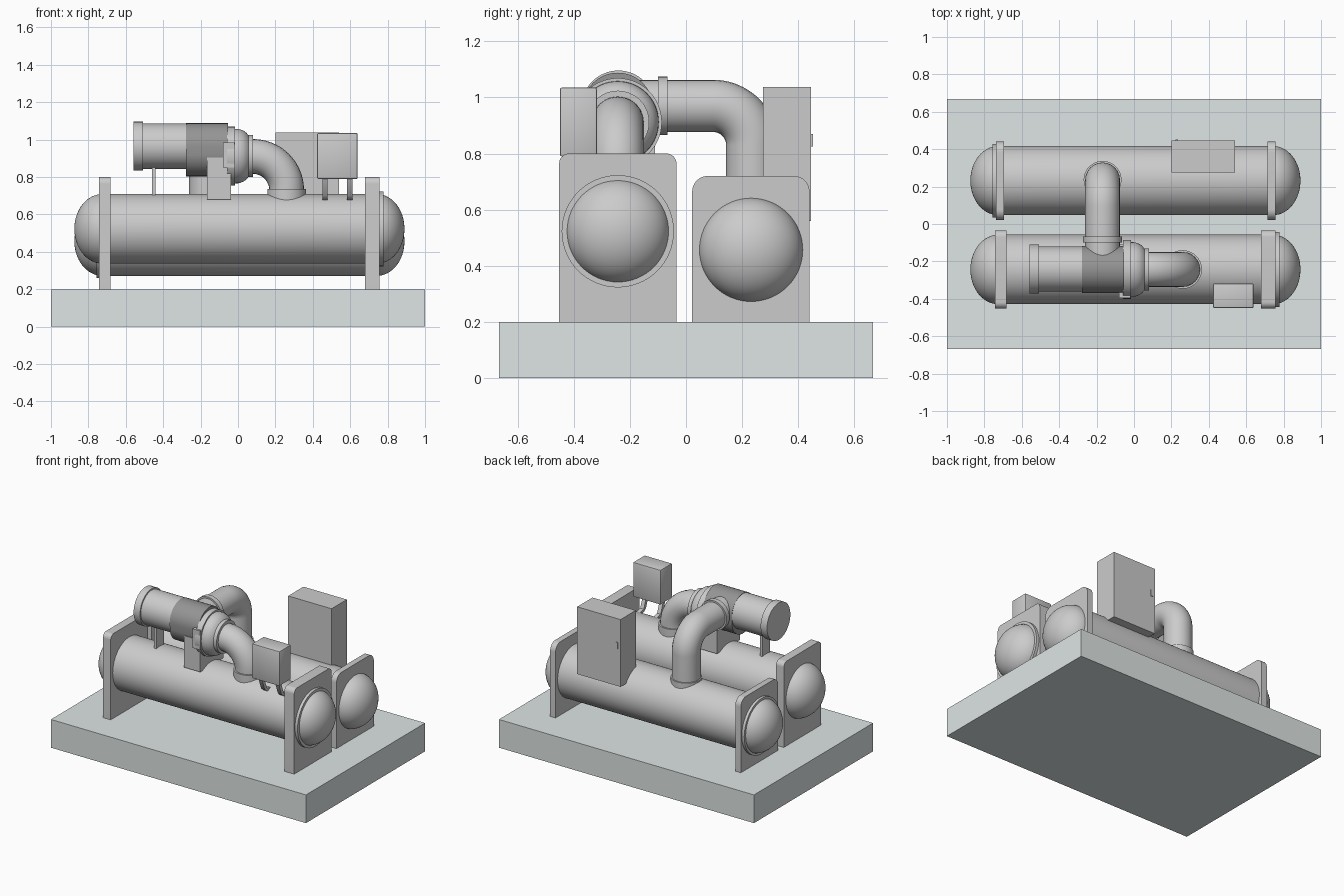
import bpy, bmesh
from math import sin, cos, pi, radians
from mathutils import Vector

if "Cube" in bpy.data.objects:
    bpy.data.objects.remove(bpy.data.objects["Cube"])


def material(name, colour):
    m = bpy.data.materials.new(name)
    m.diffuse_color = (*colour, 1)
    m.use_nodes = True
    m.node_tree.nodes["Principled BSDF"].inputs["Base Color"].default_value = m.diffuse_color
    return m


PALE = material("pale_plinth", (0.73, 0.79, 0.78))
DARK = material("dark_casing", (0.3, 0.3, 0.3))


def finish(name, bm, mat=None, smooth=True):
    bmesh.ops.recalc_face_normals(bm, faces=bm.faces)
    me = bpy.data.meshes.new(name)
    bm.to_mesh(me)
    bm.free()
    ob = bpy.data.objects.new(name, me)
    bpy.context.collection.objects.link(ob)
    if mat:
        me.materials.append(mat)
    if smooth:
        bpy.ops.object.select_all(action='DESELECT')
        ob.select_set(True)
        bpy.context.view_layer.objects.active = ob
        bpy.ops.object.shade_smooth_by_angle(angle=radians(35))
    return ob


def box(name, x, y, z, mat=None, bevel=0):
    bm = bmesh.new()
    bmesh.ops.create_cube(bm, size=1)
    for v in bm.verts:
        v.co = [(r[0] + r[1]) / 2 + c * (r[1] - r[0]) for c, r in zip(v.co, (x, y, z))]
    if bevel:
        bmesh.ops.bevel(bm, geom=bm.edges[:], offset=bevel, segments=2,
                        affect='EDGES', profile=0.5)
    return finish(name, bm, mat, bool(bevel))


def lathe(name, profile, centre, axis='X', mat=None, seg=64):
    """Spin (distance along axis, radius) points about an axis through centre."""
    bm = bmesh.new()
    rings = []
    for a, r in profile:
        n = 1 if r == 0 else seg
        ring = []
        for i in range(n):
            u, w = r * cos(2 * pi * i / seg), r * sin(2 * pi * i / seg)
            p = {'X': (a, u, w), 'Y': (u, a, w), 'Z': (u, w, a)}[axis]
            ring.append(bm.verts.new(Vector(p) + Vector(centre)))
        rings.append(ring)
    for p, q in zip(rings, rings[1:]):
        for i in range(seg):
            j = (i + 1) % seg
            if len(p) == 1:
                bm.faces.new((p[0], q[i], q[j]))
            elif len(q) == 1:
                bm.faces.new((p[i], p[j], q[0]))
            else:
                bm.faces.new((p[i], p[j], q[j], q[i]))
    return finish(name, bm, mat)


def disc(name, a, b, r, centre, axis='X', mat=None):
    return lathe(name, [(a, 0), (a, r), (b, r), (b, 0)], centre, axis, mat)


def pipe(name, points, radius):
    """Round pipe along a list of points, turned into a mesh."""
    cu = bpy.data.curves.new(name, 'CURVE')
    cu.dimensions = '3D'
    cu.bevel_depth, cu.bevel_resolution, cu.use_fill_caps = radius, 10, True
    sp = cu.splines.new('POLY')
    sp.points.add(len(points) - 1)
    for p, co in zip(sp.points, points):
        p.co = (*co, 1)
    ob = bpy.data.objects.new(name, cu)
    bpy.context.collection.objects.link(ob)
    bpy.ops.object.select_all(action='DESELECT')
    ob.select_set(True)
    bpy.context.view_layer.objects.active = ob
    bpy.ops.object.convert(target='MESH')
    bpy.ops.object.shade_smooth_by_angle(angle=radians(35))


def extrude_x(name, yz, x0, x1, mat=None):
    """Extrude a (y, z) outline from x0 to x1."""
    bm = bmesh.new()
    f = bm.faces.new([bm.verts.new((x0, y, z)) for y, z in yz])
    ext = bmesh.ops.extrude_face_region(bm, geom=[f])['geom']
    bm.faces.new([bm.verts.new((x0, y, z)) for y, z in yz])
    for v in ext:
        if isinstance(v, bmesh.types.BMVert):
            v.co.x = x1
    bmesh.ops.remove_doubles(bm, verts=bm.verts, dist=1e-6)
    return finish(name, bm, mat)


def end_plate(name, x0, x1, y0, y1, top, r):
    pts = [(y0, 0.2), (y1, 0.2)]
    for cy, start in ((y1 - r, 0), (y0 + r, pi / 2)):
        pts += [(cy + r * cos(start + k * pi / 16), top - r + r * sin(start + k * pi / 16))
                for k in range(9)]
    extrude_x(name, pts, x0, x1)


# plinth
box("plinth", (-1, 1), (-0.667, 0.667), (0, 0.2), PALE)


# pressure vessels with domed heads
def vessel(name, y, z, r):
    arc = [k * pi / 32 for k in range(17)]
    prof = [(-0.725 - 0.15 * cos(t), r * sin(t) if t else 0) for t in arc]
    prof += [(0.743 + 0.147 * sin(t), r * cos(t) if t < 1.57 else 0) for t in arc]
    lathe(name, prof, (0, y, z))


FY, RY = -0.243, 0.232
vessel("front_vessel", FY, 0.523, 0.186)
vessel("rear_vessel", RY, 0.457, 0.185)
end_plate("front_left_plate", -0.743, -0.682, -0.452, -0.034, 0.80, 0.035)
end_plate("front_right_plate", 0.68, 0.757, -0.452, -0.034, 0.80, 0.035)
end_plate("rear_left_plate", -0.738, -0.695, 0.022, 0.44, 0.72, 0.055)
end_plate("rear_right_plate", 0.715, 0.757, 0.022, 0.44, 0.72, 0.055)
disc("front_head_flange", 0.75, 0.777, 0.2, (0, FY, 0.523))
disc("rear_head_flange", -0.757, -0.73, 0.197, (0, RY, 0.457))

# compressor motor, casing and discharge housing
MC = (0, -0.241, 0.965)
lathe("motor", [(-0.558, 0), (-0.558, 0.131), (-0.508, 0.131), (-0.508, 0.121),
                (-0.27, 0.121), (-0.27, 0)], MC)
casing = [(-0.243 + 0.126 * cos(k * pi / 32), (0.962 if k <= 32 else 0.93) + 0.126 * sin(k * pi / 32))
          for k in range(64)]
extrude_x("gear_casing", casing, -0.277, -0.053, DARK)
VC = (0, -0.243, 0.912)
lathe("discharge_housing", [(-0.058, 0), (-0.058, 0.157), (-0.016, 0.157), (-0.016, 0.146),
                            (0.005, 0.145), (0.028, 0.137), (0.045, 0.125), (0.055, 0.112),
                            (0.08, 0.112), (0.08, 0)], VC)
box("housing_lug", (-0.08, -0.02), (-0.395, -0.25), (0.85, 0.985))

# compressor supports
box("oil_sump", (-0.166, -0.037), (-0.37, -0.11), (0.68, 0.904))
box("motor_post", (-0.459, -0.441), (-0.285, -0.2), (0.69, 0.86))

# discharge elbow
pipe("discharge_elbow", [(0.05, FY, 0.91)] +
     [(0.08 + 0.18 * sin(t), FY, 0.73 + 0.18 * cos(t))
      for t in (k * pi / 40 for k in range(21))] + [(0.26, FY, 0.66)], 0.093)
disc("discharge_flange", 0.66, 0.735, 0.103, (0.26, FY, 0), 'Z')

# suction pipe from rear vessel to casing
PX, PY = -0.168, 0.236
pipe("suction_pipe", [(PX, PY, 0.58)] +
     [(PX, PY - 0.14 + 0.14 * cos(t), 0.83 + 0.14 * sin(t))
      for t in (k * pi / 40 for k in range(21))] + [(PX, -0.2, 0.97)], 0.093)
disc("suction_flange", -0.1, -0.066, 0.104, (PX, 0, 0.97), 'Y')
disc("riser_collar", 0.58, 0.652, 0.101, (PX, PY, 0), 'Z')

# front control box on two bent straps
box("front_control_box", (0.423, 0.639), (-0.449, -0.318), (0.79, 1.035), bevel=0.006)
for x in (0.465, 0.597):
    extrude_x("control_box_strap", [(-0.42, 0.795), (-0.395, 0.795), (-0.36, 0.70),
                                    (-0.31, 0.69), (-0.31, 0.665), (-0.36, 0.68),
                                    (-0.385, 0.70)], x - 0.014, x + 0.014)

# rear starter cabinet with lid and handle
box("rear_cabinet", (0.201, 0.541), (0.275, 0.446), (0.56, 1.028))
box("rear_cabinet_lid", (0.201, 0.541), (0.275, 0.446), (1.028, 1.037))
box("cabinet_handle", (0.222, 0.236), (0.44, 0.452), (0.825, 0.87))
